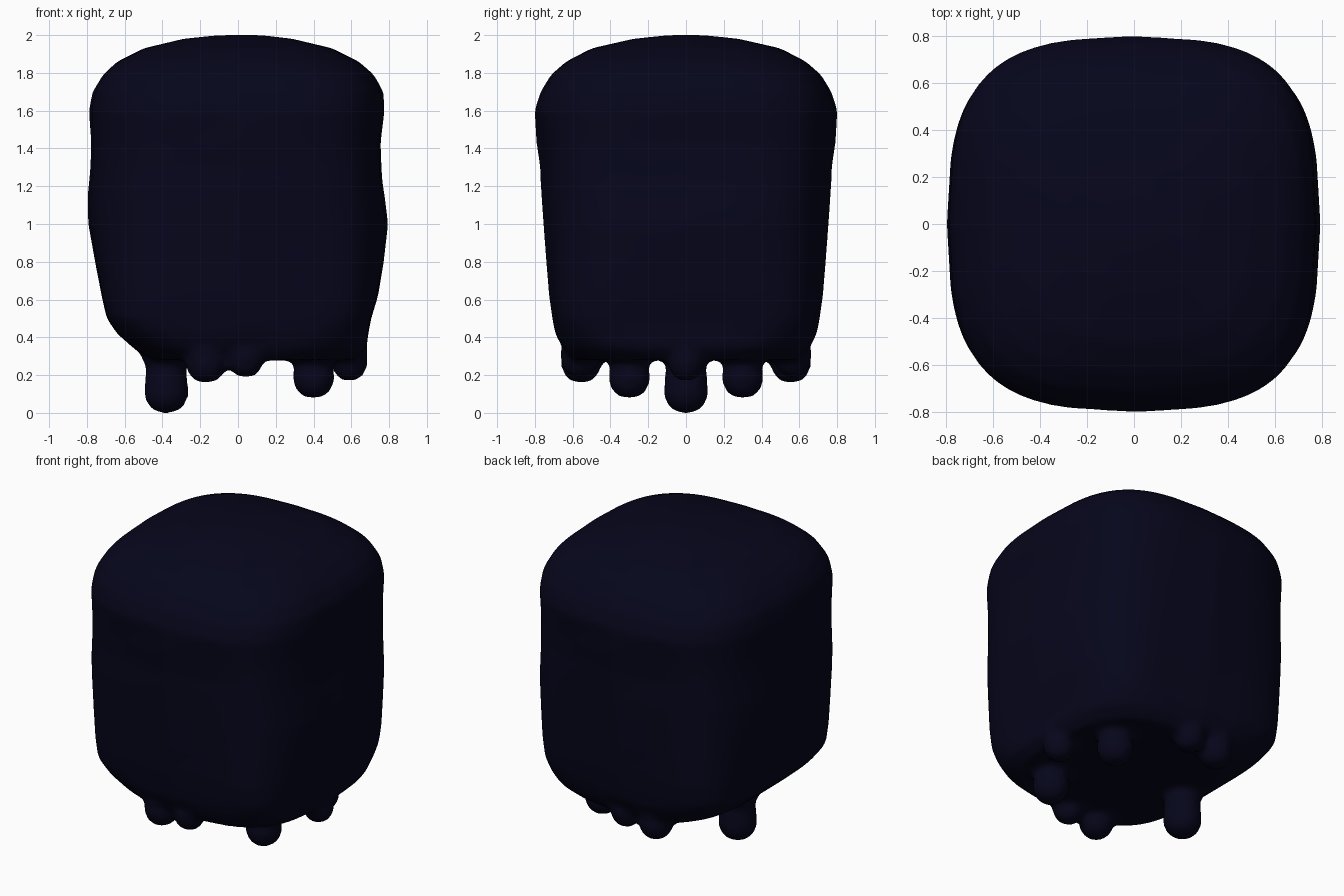
import bpy, bmesh, math

if "Cube" in bpy.data.objects:
    bpy.data.objects.remove(bpy.data.objects["Cube"])

navy = bpy.data.materials.new("dark_navy")
navy.diffuse_color = (0.0018, 0.0018, 0.0115, 1)
navy.use_nodes = True
navy.node_tree.nodes["Principled BSDF"].inputs["Base Color"].default_value = navy.diffuse_color
parts = []


def skin(name, rings, low, high):
    """Join equal rings of points, closed by a pole at each end."""
    bm = bmesh.new()
    loops = [[bm.verts.new(p) for p in ring] for ring in rings]
    n = len(loops[0])
    for a, b in zip(loops, loops[1:]):
        for i in range(n):
            bm.faces.new((a[i], a[(i + 1) % n], b[(i + 1) % n], b[i]))
    for loop, tip in ((loops[0], low), (loops[-1], high)):
        pole = bm.verts.new(tip)
        for i in range(n):
            bm.faces.new((loop[i], loop[(i + 1) % n], pole))
    bmesh.ops.recalc_face_normals(bm, faces=bm.faces)
    mesh = bpy.data.meshes.new(name)
    bm.to_mesh(mesh)
    bm.free()
    mesh.materials.append(navy)
    obj = bpy.data.objects.new(name, mesh)
    bpy.context.collection.objects.link(obj)
    parts.append(obj)
    return obj


# Body levels: height, left extent, right extent, depth extent, corner squareness
levels = [
    (0.28, 0.44, 0.62, 0.60, 3.0), (0.34, 0.55, 0.68, 0.65, 3.6), (0.42, 0.64, 0.69, 0.675, 4.4),
    (0.50, 0.695, 0.705, 0.69, 5), (0.62, 0.722, 0.742, 0.707, 5), (0.80, 0.757, 0.772, 0.722, 5),
    (1.00, 0.793, 0.795, 0.737, 5), (1.14, 0.797, 0.778, 0.747, 5), (1.22, 0.789, 0.765, 0.75, 5),
    (1.30, 0.782, 0.76, 0.753, 5), (1.43, 0.777, 0.755, 0.772, 5), (1.60, 0.79, 0.776, 0.802, 5),
    (1.70, 0.77, 0.77, 0.77, 5), (1.79, 0.715, 0.72, 0.715, 5), (1.86, 0.64, 0.64, 0.635, 4.5),
    (1.93, 0.50, 0.50, 0.50, 4), (1.98, 0.29, 0.29, 0.28, 3), (1.998, 0.12, 0.14, 0.11, 2.5),
]


def bow(extent, z):
    """How far a side curves in toward the corners."""
    return 0.11 if z > 1.65 else min(0.12, max(0.0, (extent - 0.7) * 1.3))


def body_ring(z, left, right, depth, square, n=64):
    pts = []
    for i in range(n):
        a = 2 * math.pi * i / n
        c, s = math.cos(a), math.sin(a)
        u = math.copysign(abs(c) ** (2 / square), c)
        v = math.copysign(abs(s) ** (2 / square), s)
        wide = right if c > 0 else left
        x = u * wide * (1 - bow(wide, z) * v * v)
        y = v * depth * (1 - bow(depth, z) * u * u)
        if abs(v) > 0.9:
            # raised trickle above the drips, shallow dent above it
            shift = 0.0
            if 0.4 < z < 1.2:
                shift = 0.022 * math.exp(-((x + 0.08) / 0.18) ** 2)
            elif 1.2 < z < 1.45:
                shift = -0.02 * math.exp(-(x / 0.2) ** 2)
            y += math.copysign(shift, v)
        pts.append((x, y, z))
    return pts


body = skin("slime_body", [body_ring(*lv) for lv in levels], (0.05, 0, 0.275), (0.04, 0, 2.002))


# Drips: a rounded tip, a slim neck and a stem that runs up into the body
def drip(name, x, y, bottom, r, flare=1.0):
    shape = [(bottom + 0.008, 0.5 * r), (bottom + 0.035, 0.8 * r), (bottom + 0.085, r),
             (bottom + 0.13, r), (max(0.24, bottom + 0.14), 0.92 * r),
             (0.33, flare * r), (0.42, 0.8 * r)]
    rings = []
    for z, rad in shape:
        rings.append([(x + rad * math.cos(2 * math.pi * i / 12),
                       y + rad * math.sin(2 * math.pi * i / 12), z) for i in range(12)])
    skin(name, rings, (x, y, bottom - 0.003), (x, y, 0.45))


drip("long_drip", -0.38, 0, 0.0, 0.118, 1.25)
drip("right_drip", 0.59, 0, 0.17, 0.098)
for side, label in ((-1, "front"), (1, "back")):
    drip(label + "_right_drip", 0.40, 0.30 * side, 0.08, 0.112, 1.2)
    drip(label + "_left_drip", -0.17, 0.555 * side, 0.16, 0.108)
    drip(label + "_middle_drip", 0.04, 0.565 * side, 0.19, 0.10)

# Melt the drips into the body
bpy.ops.object.select_all(action='DESELECT')
for part in parts:
    part.select_set(True)
bpy.context.view_layer.objects.active = body
bpy.ops.object.join()
melt = body.modifiers.new("melt", 'REMESH')
melt.mode = 'VOXEL'
melt.voxel_size = 0.022
melt.use_smooth_shade = True
soften = body.modifiers.new("soften", 'SMOOTH')
soften.factor = 0.5
soften.iterations = 5
